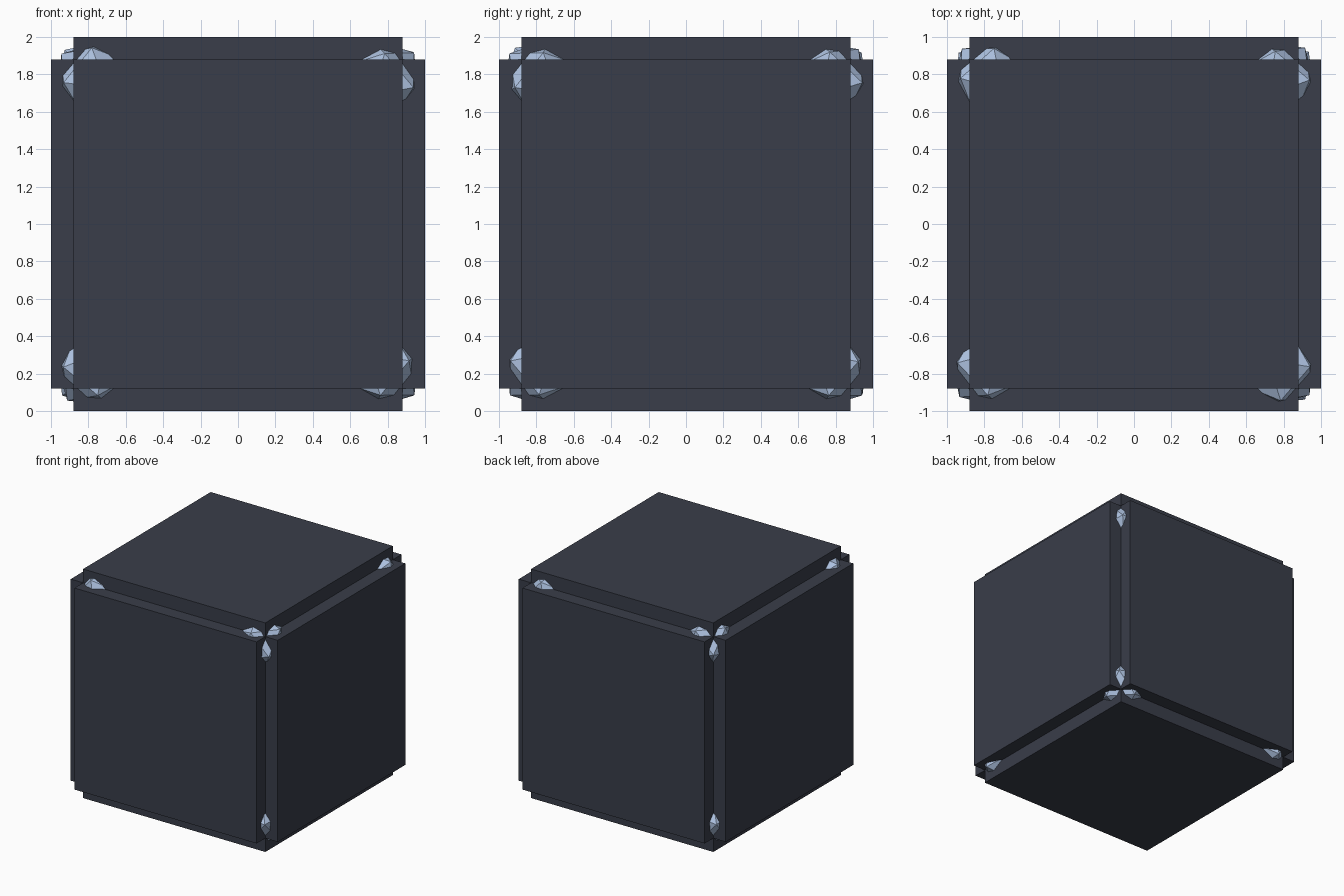
import bpy, bmesh, random
from math import radians
from itertools import product
from mathutils import Vector, Matrix, Euler

if "Cube" in bpy.data.objects:
    bpy.data.objects.remove(bpy.data.objects["Cube"])

random.seed(4)
CENTRE = Vector((0, 0, 1))
CORE = 0.88      # half size of the inner cube
RISE = 0.12      # thickness of the raised panels


def material(name, colour):
    mat = bpy.data.materials.new(name)
    mat.diffuse_color = (*colour, 1)
    mat.use_nodes = True
    mat.node_tree.nodes["Principled BSDF"].inputs["Base Color"].default_value = mat.diffuse_color
    return mat


def add_object(name, bm, mat):
    mesh = bpy.data.meshes.new(name)
    bm.normal_update()
    bm.to_mesh(mesh)
    bm.free()
    mesh.materials.append(mat)
    obj = bpy.data.objects.new(name, mesh)
    bpy.context.collection.objects.link(obj)
    return obj


def basis(a, b):
    """Orthonormal frame from a normal and a rough side direction."""
    a = a.normalized()
    b = (b - a * b.dot(a)).normalized()
    return Matrix((a, b, a.cross(b))).transposed()


dark = material("dark_metal", (0.041, 0.047, 0.067))
pale = material("pale_crystal", (0.42, 0.54, 0.75))

# Cube body: every face of the core is extruded into a raised panel
bm = bmesh.new()
bmesh.ops.create_cube(bm, size=2 * CORE)
for face in list(bm.faces):
    normal = face.normal.copy()
    new = bmesh.ops.extrude_face_region(bm, geom=[face])["geom"]
    bmesh.ops.translate(bm, vec=normal * RISE,
                        verts=[g for g in new if isinstance(g, bmesh.types.BMVert)])
    if face.is_valid:
        bm.faces.remove(face)
bmesh.ops.translate(bm, vec=CENTRE, verts=bm.verts)
bmesh.ops.recalc_face_normals(bm, faces=bm.faces)
add_object("panelled_cube", bm, dark)

# Corner crystals: low-poly stones embedded in the corners,
# one facet facing outwards with its points showing in the grooves
for i, signs in enumerate(product((-1, 1), repeat=3)):
    s = Vector(signs)
    bm = bmesh.new()
    bmesh.ops.create_icosphere(bm, subdivisions=1, radius=0.228)
    bm.faces.ensure_lookup_table()
    f = bm.faces[0]
    source = basis(f.normal, f.verts[0].co)
    target = basis(s, Vector((s.x, s.y, -2 * s.z)))
    wobble = Euler([radians(random.uniform(-7, 7)) for _ in range(3)]).to_matrix()
    turn = wobble @ target @ source.transposed()
    bmesh.ops.transform(bm, verts=bm.verts,
                        matrix=Matrix.Translation(CENTRE + s * 0.768) @ turn.to_4x4())
    add_object(f"corner_crystal_{i + 1}", bm, pale)
